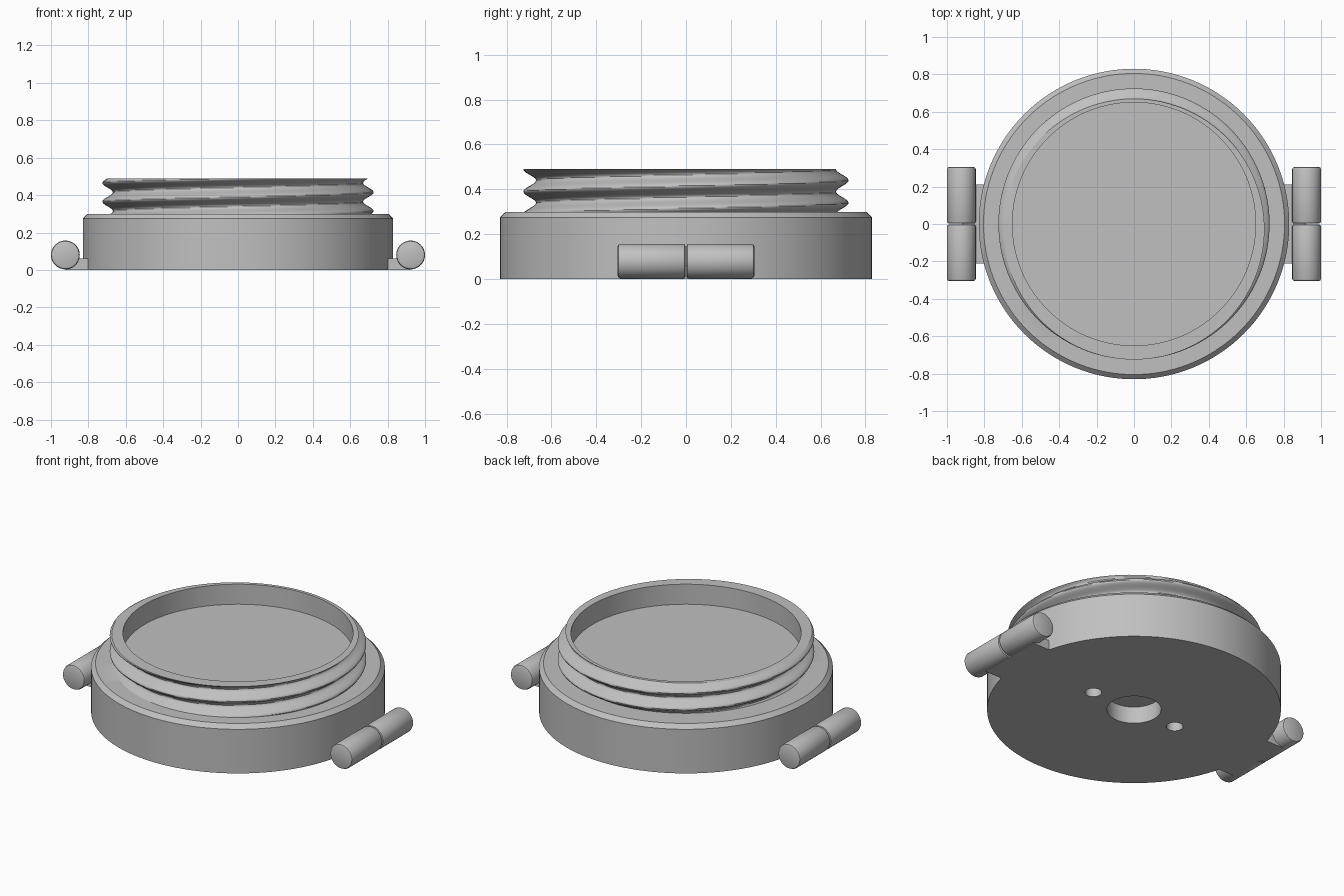
import bpy
import bmesh
from math import cos, sin, pi, radians
from mathutils import Matrix

default = bpy.data.objects.get("Cube")
if default:
    bpy.data.objects.remove(default)

# Single grey material
grey = bpy.data.materials.new("plain_grey")
grey.use_nodes = True
colour = (0.53, 0.53, 0.53, 1)
grey.diffuse_color = colour
grey.node_tree.nodes["Principled BSDF"].inputs["Base Color"].default_value = colour


def add_object(name, bm):
    bmesh.ops.recalc_face_normals(bm, faces=bm.faces)
    mesh = bpy.data.meshes.new(name)
    bm.to_mesh(mesh)
    bm.free()
    mesh.materials.append(grey)
    obj = bpy.data.objects.new(name, mesh)
    bpy.context.collection.objects.link(obj)
    return obj


def activate(obj):
    bpy.ops.object.select_all(action='DESELECT')
    obj.select_set(True)
    bpy.context.view_layer.objects.active = obj


def smooth(obj):
    activate(obj)
    bpy.ops.object.shade_smooth_by_angle(angle=radians(30))


def lathe(name, profile, sides, matrix=Matrix()):
    """Closed turned solid; a radius may be a function of angle and height."""
    bm = bmesh.new()
    rings = []
    for radius, z in profile:
        ring = []
        for i in range(sides):
            a = 2 * pi * i / sides
            r = radius(a, z) if callable(radius) else radius
            ring.append(bm.verts.new((r * cos(a), r * sin(a), z)))
        rings.append(ring)
    for low, high in zip(rings, rings[1:]):
        for i in range(sides):
            j = (i + 1) % sides
            bm.faces.new((low[i], low[j], high[j], high[i]))
    bm.faces.new(rings[0])
    bm.faces.new(rings[-1])
    bm.transform(matrix)
    return add_object(name, bm)


# Right-handed screw thread, cut flat at the rim
PITCH, RIM, SHOULDER = 0.1, 0.49, 0.30


def thread(angle, z):
    return 0.697 + 0.028 * cos(2 * pi * (z - 0.415) / PITCH - angle)


# Body: centre recess, base with chamfer, threaded neck, shallow cup
STEPS = 36
profile = [(0.153, 0.105), (0.153, 0), (0.83, 0), (0.83, 0.275), (0.805, SHOULDER)]
profile += [(thread, SHOULDER + (RIM - SHOULDER) * k / STEPS) for k in range(STEPS + 1)]
profile += [(0.65, RIM), (0.65, 0.365)]
body = lathe("threaded_body", profile, 144)

# Two small blind holes in the underside
for side in (1, -1):
    cutter = lathe("hole_cutter", [(0.047, -0.1), (0.047, 0.105)], 32,
                   Matrix.Translation((0.30 * side, 0, 0)))
    cutter.hide_render = True
    cut = body.modifiers.new("small_hole", 'BOOLEAN')
    cut.operation = 'DIFFERENCE'
    cut.solver = 'EXACT'
    cut.object = cutter
    activate(body)
    bpy.ops.object.modifier_apply(modifier=cut.name)
    bpy.data.objects.remove(cutter)
smooth(body)

# Side brackets, each carrying a pair of rods end to end
ROD_R, EDGE = 0.077, 0.012
rod_profile = [(ROD_R - EDGE, 0.002), (ROD_R - EDGE * 0.3, 0.002 + EDGE * 0.3),
               (ROD_R, 0.002 + EDGE), (ROD_R, 0.305 - EDGE),
               (ROD_R - EDGE * 0.3, 0.305 - EDGE * 0.3), (ROD_R - EDGE, 0.305)]
for side, label in ((1, "left"), (-1, "right")):
    bm = bmesh.new()
    bmesh.ops.create_cube(bm, size=1)
    bm.transform(Matrix.Translation((0.85 * side, 0, 0.03))
                 @ Matrix.Diagonal((0.14, 0.42, 0.06, 1)))
    add_object(label + "_bracket", bm)
    for turn, end in ((90, "front"), (-90, "back")):
        place = (Matrix.Translation((0.923 * side, 0, 0.08))
                 @ Matrix.Rotation(radians(turn), 4, 'X'))
        smooth(lathe(label + "_" + end + "_rod", rod_profile, 48, place))
